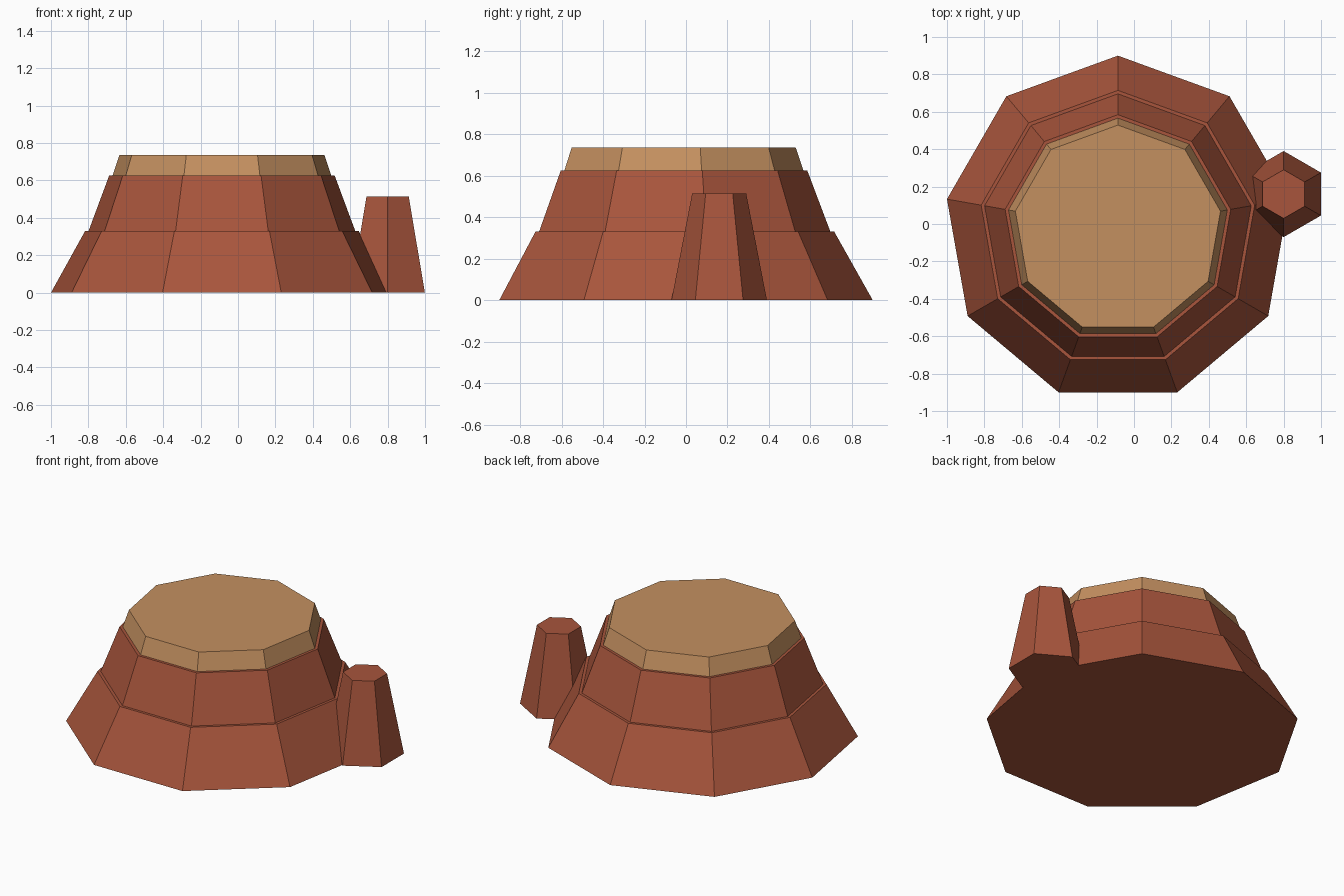
import bpy, bmesh
from math import sin, cos, tau

if "Cube" in bpy.data.objects:
    bpy.data.objects.remove(bpy.data.objects["Cube"])


def material(name, rgb):
    m = bpy.data.materials.new(name)
    m.diffuse_color = (*rgb, 1.0)
    m.use_nodes = True
    m.node_tree.nodes["Principled BSDF"].inputs["Base Color"].default_value = m.diffuse_color
    return m


red_rock = material("red_rock", (0.392, 0.091, 0.045))
tan_rock = material("tan_rock", (0.552, 0.279, 0.117))


def frustum(name, sides, center, r_low, r_high, z_low, z_high, mat):
    """Flat-sided tapered prism with one corner pointing to +y."""
    bm = bmesh.new()
    rings = []
    for r, z in ((r_low, z_low), (r_high, z_high)):
        rings.append([bm.verts.new((center[0] + r * sin(tau * i / sides),
                                    center[1] + r * cos(tau * i / sides), z))
                      for i in range(sides)])
    low, high = rings
    bm.faces.new(low)
    bm.faces.new(high)
    for i in range(sides):
        j = (i + 1) % sides
        bm.faces.new((low[i], low[j], high[j], high[i]))
    bmesh.ops.recalc_face_normals(bm, faces=bm.faces)
    mesh = bpy.data.meshes.new(name)
    bm.to_mesh(mesh)
    bm.free()
    mesh.materials.append(mat)
    obj = bpy.data.objects.new(name, mesh)
    bpy.context.collection.objects.link(obj)
    return obj


# Main mesa: three nine-sided tiers with narrow ledges between them
R = 0.928
MESA = (-0.086, -0.028)
frustum("lower_tier", 9, MESA, R, R * 0.80, 0.0, 0.33, red_rock)
frustum("middle_tier", 9, MESA, R * 0.78, R * 0.66, 0.33, 0.625, red_rock)
frustum("cap_tier", 9, MESA, R * 0.64, R * 0.60, 0.625, 0.735, tan_rock)

# Small six-sided rock pillar at the right
frustum("side_pillar", 6, (0.80, 0.16), 0.23, 0.13, 0.0, 0.515, red_rock)
